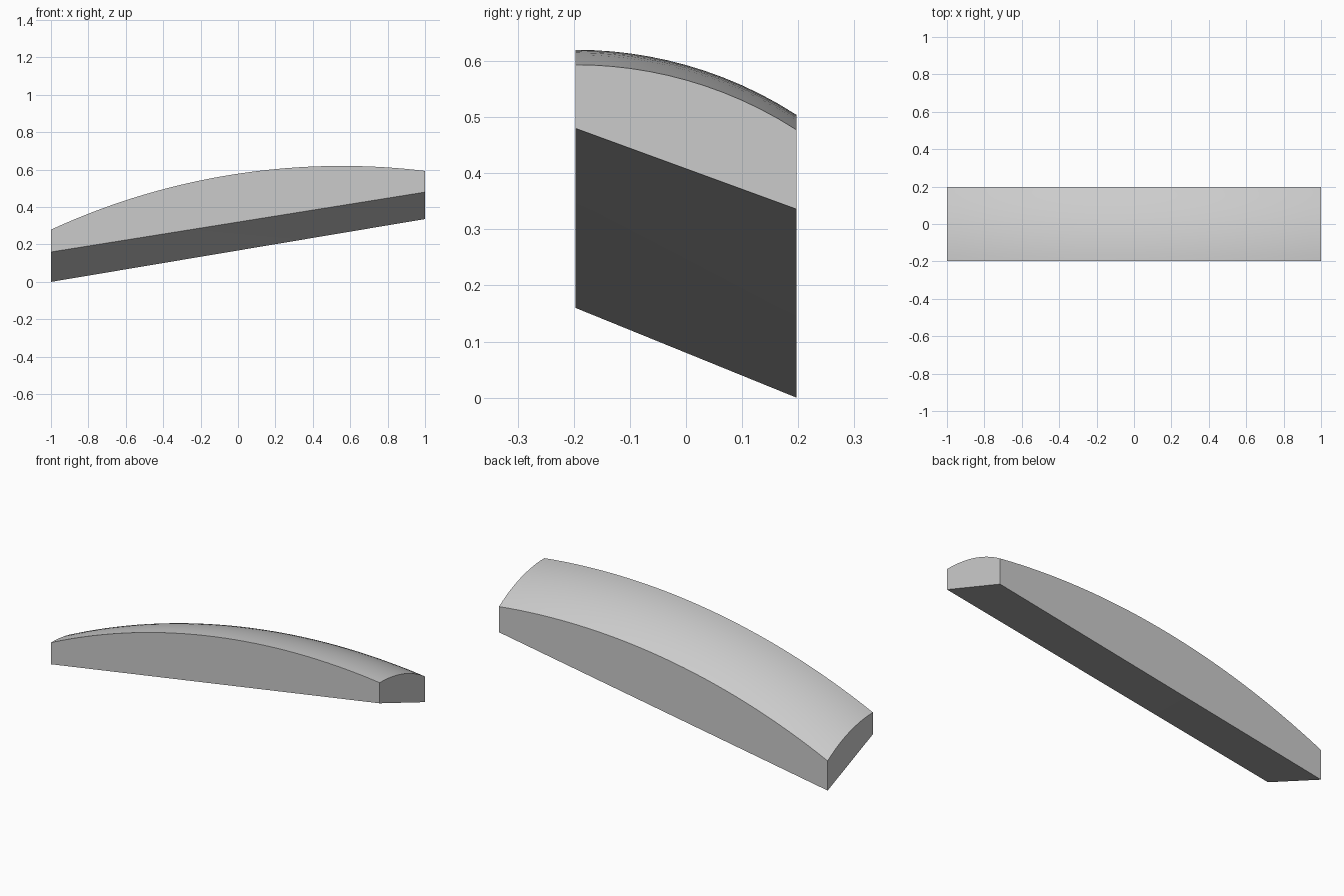
import bpy, bmesh, math

if "Cube" in bpy.data.objects:
    bpy.data.objects.remove(bpy.data.objects["Cube"])

HALF_X, HALF_Y = 1.0, 0.197
NX, NY = 32, 12


def arc_drop(d, radius):
    return radius - math.sqrt(radius * radius - d * d)


# Doubly arched upper surface, highest along the front edge
def top_z(x, y):
    return 0.62 - arc_drop(x - 0.555, 3.72) - arc_drop(y + HALF_Y, 0.727)


# Tilted flat underside, lowest at the back left corner
def bottom_z(x, y):
    u, v = (x + 1) / 2, (y + HALF_Y) / (2 * HALF_Y)
    front = 0.16 + 0.32 * u
    back = 0.336 * u
    return front + (back - front) * v


# Grid of the underside, lifted into a solid block
bm = bmesh.new()
bmesh.ops.create_grid(bm, x_segments=NX, y_segments=NY, size=1)
for v in bm.verts:
    v.co.x *= HALF_X
    v.co.y *= HALF_Y
ext = bmesh.ops.extrude_face_region(bm, geom=bm.faces[:], use_keep_orig=True)
upper = {g for g in ext["geom"] if isinstance(g, bmesh.types.BMVert)}
for v in bm.verts:
    height = top_z if v in upper else bottom_z
    v.co.z = height(v.co.x, v.co.y)
bmesh.ops.recalc_face_normals(bm, faces=bm.faces[:])

mesh = bpy.data.meshes.new("curved_bar")
bm.to_mesh(mesh)
bm.free()
bar = bpy.data.objects.new("curved_bar", mesh)
bpy.context.collection.objects.link(bar)

# Smooth arch, crisp borders
bpy.context.view_layer.objects.active = bar
bar.select_set(True)
bpy.ops.object.shade_smooth_by_angle(angle=math.radians(30))
